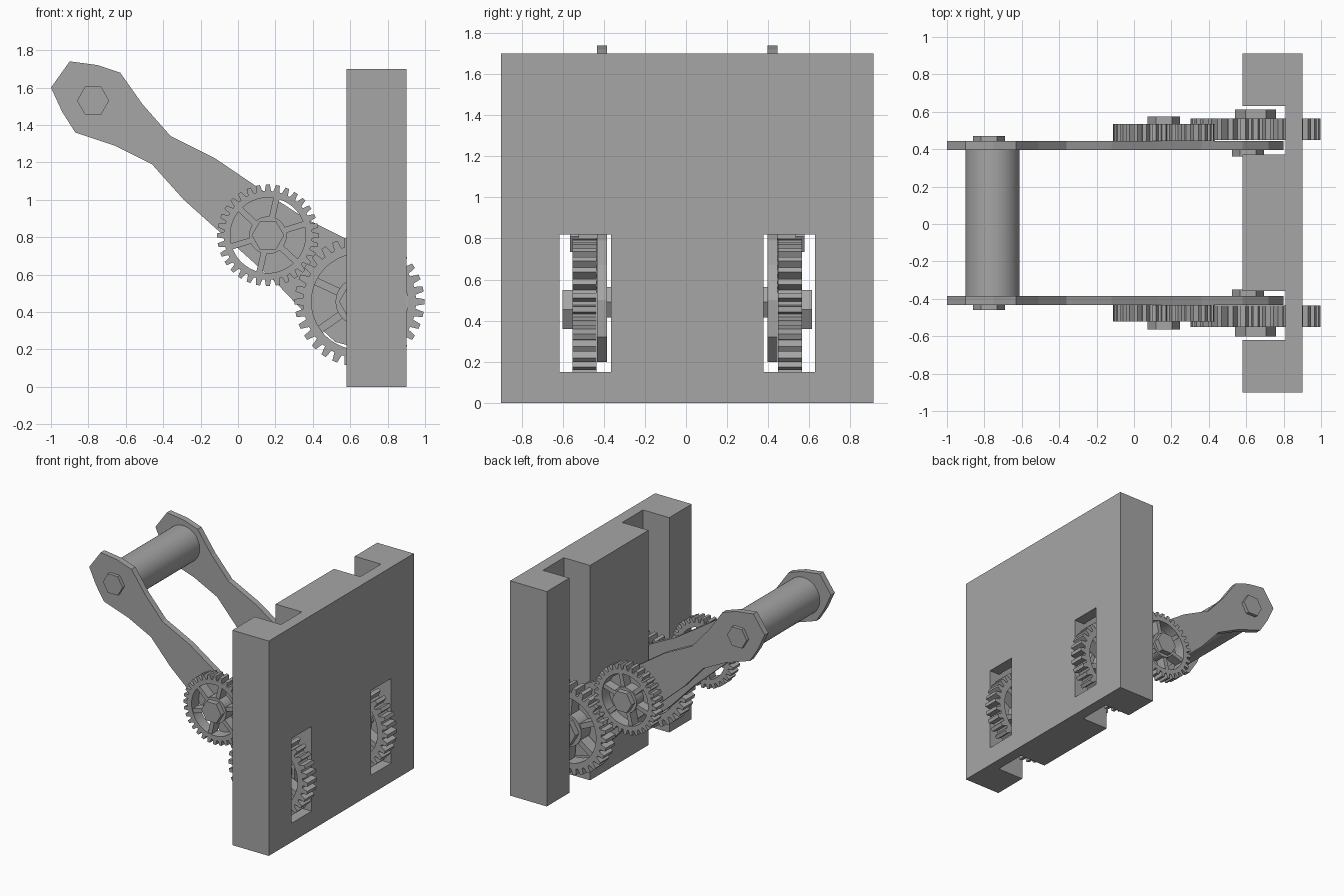
import bpy
import bmesh
from math import sin, cos, pi, radians
from mathutils import Matrix, Vector

cube = bpy.data.objects.get("Cube")
if cube:
    bpy.data.objects.remove(cube, do_unlink=True)

# One plain grey for everything
grey = bpy.data.materials.new("plain grey")
grey.use_nodes = True
GREY = (0.38, 0.38, 0.38, 1)
grey.diffuse_color = GREY
grey.node_tree.nodes["Principled BSDF"].inputs["Base Color"].default_value = GREY

MID = 0.006  # y of the mirror plane


def finish(name, bm):
    bmesh.ops.recalc_face_normals(bm, faces=bm.faces[:])
    mesh = bpy.data.meshes.new(name)
    bm.to_mesh(mesh)
    bm.free()
    mesh.materials.append(grey)
    obj = bpy.data.objects.new(name, mesh)
    bpy.context.collection.objects.link(obj)
    return obj


def circle(x, z, r, n, start=0.0):
    return [(x + r * cos(start + 2 * pi * i / n), z + r * sin(start + 2 * pi * i / n))
            for i in range(n)]


def add_prism(bm, outline, y0, y1):
    """Extrude an x-z outline along y."""
    face = bm.faces.new([bm.verts.new((x, y0, z)) for x, z in outline])
    out = bmesh.ops.extrude_face_region(bm, geom=[face])
    verts = [v for v in out["geom"] if isinstance(v, bmesh.types.BMVert)]
    bmesh.ops.translate(bm, verts=verts, vec=(0, y1 - y0, 0))


def prism(name, outline, y0, y1):
    bm = bmesh.new()
    add_prism(bm, outline, y0, y1)
    return finish(name, bm)


def box(name, x0, x1, y0, y1, z0, z1):
    return prism(name, [(x0, z0), (x1, z0), (x1, z1), (x0, z1)], y0, y1)


def gear(name, x, z, r, y0, y1, spoke_angle, teeth=32):
    """Toothed rim, six spokes and a hub."""
    bm = bmesh.new()
    shape = ((-0.36, 0.87), (-0.2, 1.0), (0.2, 1.0), (0.36, 0.87))
    rings = [[], [], [], []]
    for i in range(teeth):
        for offset, radius in shape:
            a = 2 * pi * (i + offset) / teeth
            for ring, rad, y in zip(rings, (radius, radius, 0.74, 0.74), (y0, y1, y1, y0)):
                ring.append(bm.verts.new((x + r * rad * cos(a), y, z + r * rad * sin(a))))
    n = len(rings[0])
    for k in range(4):
        a, b = rings[k], rings[(k + 1) % 4]
        for i in range(n):
            j = (i + 1) % n
            bm.faces.new((a[i], a[j], b[j], b[i]))
    inset = (y1 - y0) * 0.08
    for k in range(6):
        a = spoke_angle + k * pi / 3
        along = Vector((cos(a), sin(a)))
        side = Vector((-sin(a), cos(a))) * r * 0.06
        centre = Vector((x, z))
        inner, outer = centre + along * r * 0.3, centre + along * r * 0.77
        add_prism(bm, [inner - side, outer - side, outer + side, inner + side],
                  y0 + inset, y1 - inset)
    add_prism(bm, circle(x, z, r * 0.37, 36), y0, y1)
    return finish(name, bm)


# Grooved wall
groove_in, groove_out, half = 0.365, 0.625, 0.906
x_near, x_groove, x_far, height = 0.58, 0.81, 0.90, 1.70
right_half = [(x_near, half), (x_near, groove_out), (x_groove, groove_out),
              (x_groove, groove_in), (x_near, groove_in)]
profile = right_half + [(x, -y) for x, y in reversed(right_half)]
profile += [(x_far, -half), (x_far, half)]
bm = bmesh.new()
base = bm.faces.new([bm.verts.new((x, y + MID, 0)) for x, y in profile])
out = bmesh.ops.extrude_face_region(bm, geom=[base])
bmesh.ops.translate(bm, vec=(0, 0, height),
                    verts=[v for v in out["geom"] if isinstance(v, bmesh.types.BMVert)])
wall = finish("grooved_wall", bm)

# Window slots through the wall behind each gear
for s, side in ((-1, "front"), (1, "back")):
    ys = sorted((MID + s * 0.372, MID + s * 0.622))
    cutter = box(side + "_window_cutter", 0.72, 1.0, ys[0], ys[1], 0.15, 0.82)
    cutter.hide_render = True
    cutter.hide_viewport = True
    cut = wall.modifiers.new(side + " window", "BOOLEAN")
    cut.operation = "DIFFERENCE"
    cut.solver = "EXACT"
    cut.object = cutter

# Arm outline, wide at both pivots
arm = [(-1.0, 1.6), (-0.9, 1.74), (-0.75, 1.72), (-0.63, 1.68), (-0.51, 1.51),
       (-0.36, 1.34), (-0.12, 1.22), (0.13, 1.05), (0.36, 0.90), (0.58, 0.79),
       (0.72, 0.67), (0.8, 0.5), (0.79, 0.32), (0.67, 0.2), (0.52, 0.24),
       (0.4, 0.35), (0.2, 0.56), (-0.1, 0.83), (-0.29, 1.0), (-0.46, 1.19),
       (-0.66, 1.29), (-0.87, 1.36), (-0.94, 1.47)]

BIG, SMALL, TOP, LOW = (0.65, 0.455), (0.16, 0.81), (-0.775, 1.53), (0.61, 0.49)

for s, side in ((-1, "front"), (1, "back")):
    def span(a, b):
        return sorted((MID + s * a, MID + s * b))

    prism(side + "_arm", arm, *span(0.39, 0.438))
    gear(side + "_large_gear", *BIG, 0.347, *span(0.442, 0.558), radians(155))
    gear(side + "_small_gear", *SMALL, 0.272, *span(0.438, 0.528), radians(77))
    # Hexagonal bolt heads
    prism(side + "_large_gear_bolt", circle(*BIG, 0.11, 6), *span(0.45, 0.607))
    prism(side + "_small_gear_bolt", circle(*SMALL, 0.087, 6), *span(0.43, 0.57))
    prism(side + "_roller_bolt", circle(*TOP, 0.086, 6), *span(0.43, 0.465))
    prism(side + "_lower_inner_bolt", circle(*LOW, 0.086, 6), *span(0.355, 0.40))

# Roller joining the two arms
roller = prism("roller", circle(-0.757, 1.53, 0.145, 48), MID - 0.392, MID + 0.392)
bpy.ops.object.select_all(action="DESELECT")
roller.select_set(True)
bpy.context.view_layer.objects.active = roller
bpy.ops.object.shade_smooth_by_angle(angle=radians(30))
